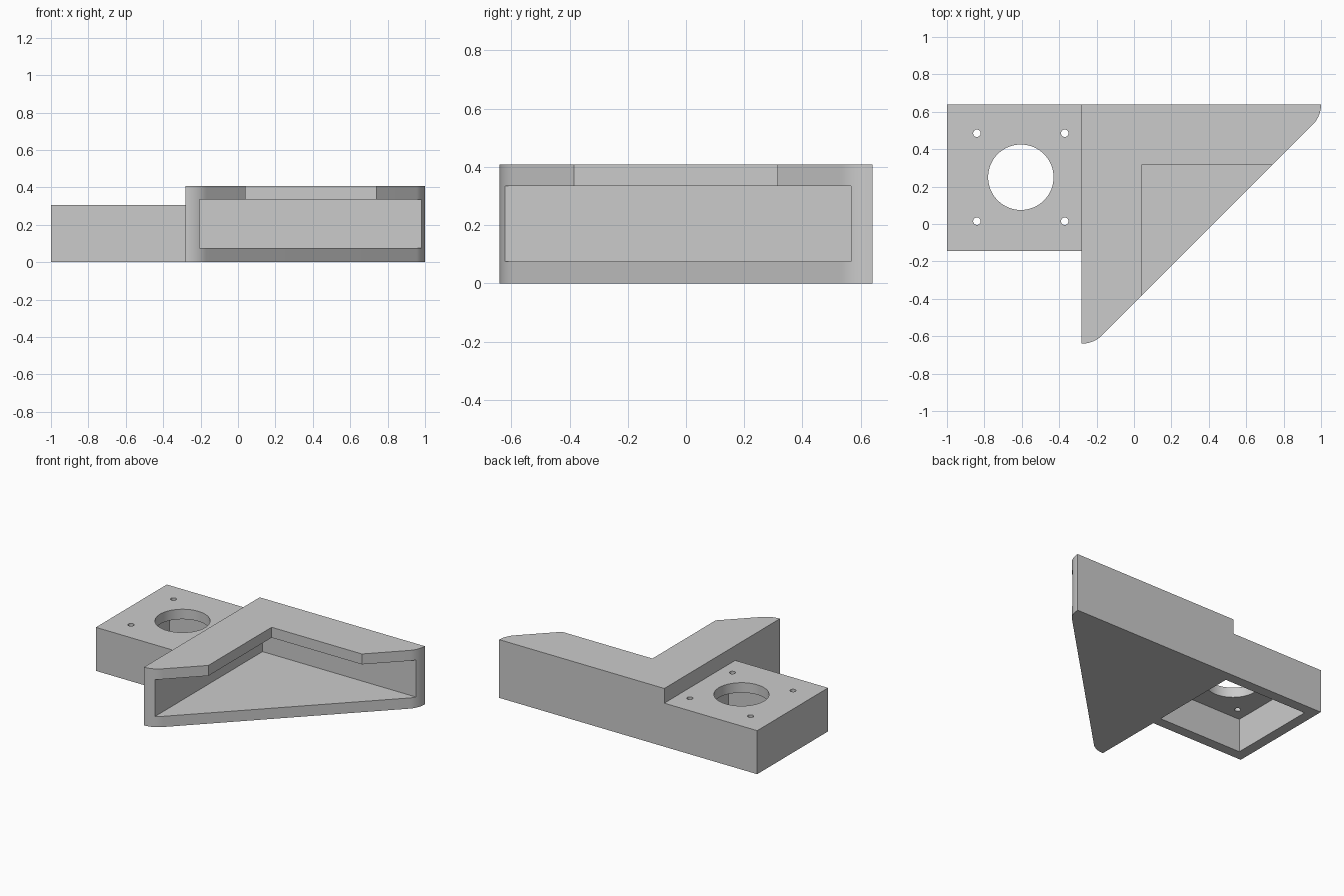
import bpy, bmesh
from math import sin, cos, radians

if "Cube" in bpy.data.objects:
    bpy.data.objects.remove(bpy.data.objects["Cube"], do_unlink=True)

grey = bpy.data.materials.new("light_grey")
grey.use_nodes = True
grey.diffuse_color = (0.6, 0.6, 0.6, 1)
grey.node_tree.nodes["Principled BSDF"].inputs["Base Color"].default_value = (0.6, 0.6, 0.6, 1)


def prism(name, outline, z0, z1):
    """Extrude a counter-clockwise outline from z0 to z1."""
    bm = bmesh.new()
    face = bm.faces.new([bm.verts.new((x, y, z0)) for x, y in outline])
    top = bmesh.ops.extrude_face_region(bm, geom=[face])["geom"]
    verts = [v for v in top if isinstance(v, bmesh.types.BMVert)]
    bmesh.ops.translate(bm, verts=verts, vec=(0, 0, z1 - z0))
    bmesh.ops.recalc_face_normals(bm, faces=bm.faces)
    mesh = bpy.data.meshes.new(name)
    bm.to_mesh(mesh)
    bm.free()
    mesh.materials.append(grey)
    obj = bpy.data.objects.new(name, mesh)
    bpy.context.collection.objects.link(obj)
    return obj


def rect(x0, x1, y0, y1):
    return [(x0, y0), (x1, y0), (x1, y1), (x0, y1)]


def arc(cx, cy, r, start, end, steps):
    angles = [radians(start + (end - start) * i / steps) for i in range(steps + 1)]
    return [(cx + r * cos(a), cy + r * sin(a)) for a in angles]


def carve(obj, cutters):
    """Subtract the cutters, apply the result and remove them."""
    for cutter in cutters:
        cutter.hide_render = True
        mod = obj.modifiers.new("cut", "BOOLEAN")
        mod.operation = "DIFFERENCE"
        mod.solver = "EXACT"
        mod.object = cutter
    graph = bpy.context.evaluated_depsgraph_get()
    mesh = bpy.data.meshes.new_from_object(obj.evaluated_get(graph))
    obj.modifiers.clear()
    obj.data = mesh
    for cutter in cutters:
        bpy.data.objects.remove(cutter, do_unlink=True)
    bpy.ops.object.select_all(action="DESELECT")
    obj.select_set(True)
    bpy.context.view_layer.objects.active = obj
    bpy.ops.object.shade_smooth_by_angle(angle=radians(30))


LEFT, RIGHT, BACK, WALL, R = -0.28, 1.0, 0.64, 0.073, 0.157

# Triangular housing with rounded tips, hollow and open along the diagonal
outline = [(LEFT, BACK)]
outline += arc(LEFT, -BACK + R, R, -90, -45, 14)
outline += arc(RIGHT - R, BACK, R, -45, 0, 14)
housing = prism("corner_housing", outline, 0, 0.408)
carve(housing, [
    prism("cavity_cutter", rect(LEFT + WALL, 1.2, -0.9, BACK - WALL), 0.075, 0.335),
    prism("notch_cutter", rect(0.04, 1.2, -0.9, 0.315), 0.2, 0.5),
])

# Square mount, hollow underneath, with a large bore and four screw holes
mount = prism("mounting_box", rect(-1, LEFT, -0.145, BACK), 0, 0.305)
cx, cy, pitch = -0.605, 0.25, 0.235
cutters = [
    prism("pocket_cutter", rect(-1 + WALL, LEFT + 0.1, -0.145 + WALL, BACK - WALL), -0.1, 0.235),
    prism("bore_cutter", arc(cx, cy, 0.175, 0, 354.375, 63), 0.1, 0.5),
]
for sx in (-1, 1):
    for sy in (-1, 1):
        hole = arc(cx + sx * pitch, cy + sy * pitch, 0.02, 0, 345, 23)
        cutters.append(prism("screw_cutter", hole, 0.1, 0.5))
carve(mount, cutters)
